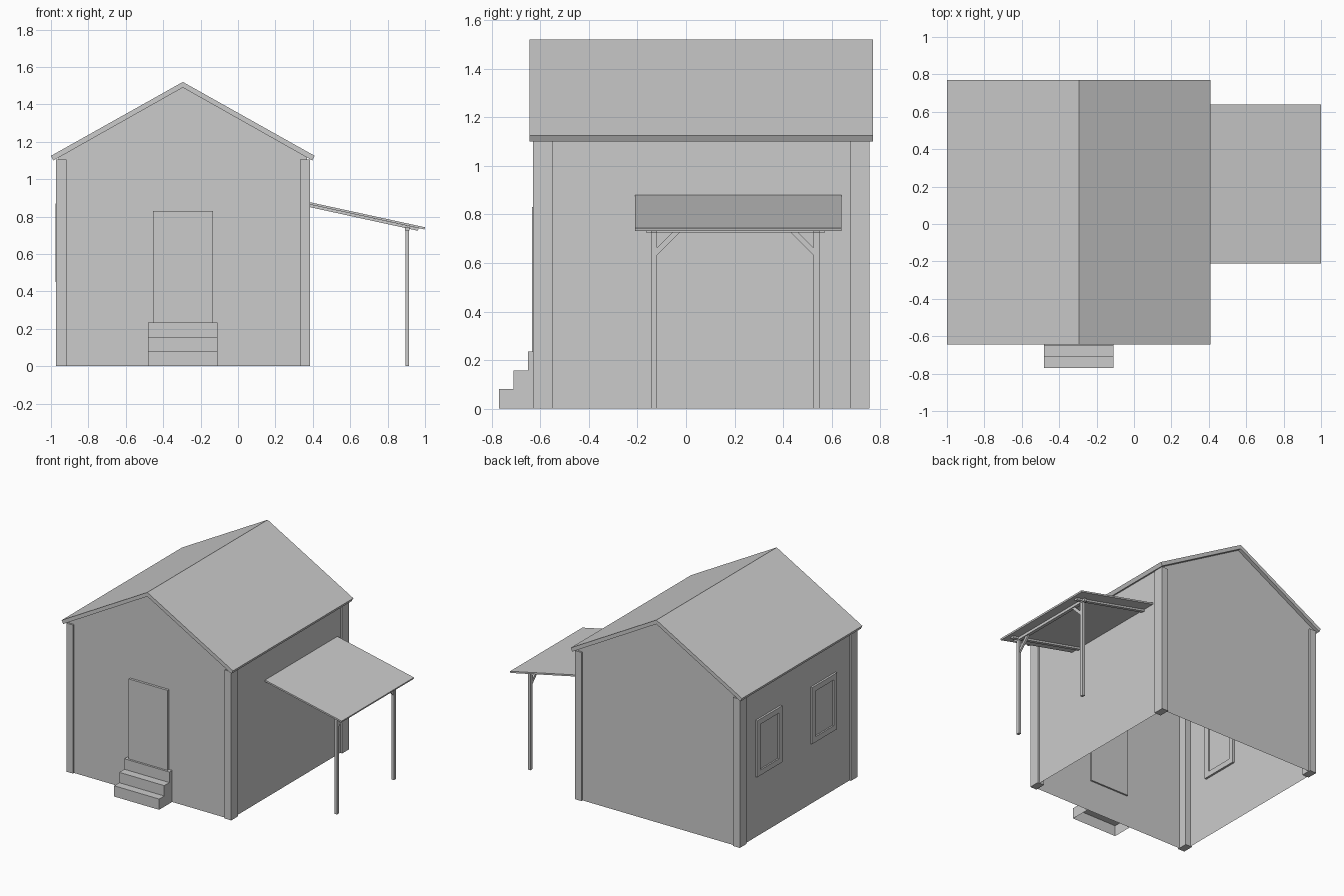
import bpy, bmesh, math
from mathutils import Vector

if "Cube" in bpy.data.objects:
    bpy.data.objects.remove(bpy.data.objects["Cube"])


def finish(name, bm):
    bmesh.ops.recalc_face_normals(bm, faces=bm.faces)
    me = bpy.data.meshes.new(name)
    bm.to_mesh(me)
    bm.free()
    ob = bpy.data.objects.new(name, me)
    bpy.context.collection.objects.link(ob)
    return ob


def prism(name, profile, axis, a, b, drop=()):
    """Extrude a closed profile along an axis; drop removes faces by normal."""
    def place(p, t):
        return (t, p[0], p[1]) if axis == 'X' else (p[0], t, p[1])
    bm = bmesh.new()
    lo = [bm.verts.new(place(p, a)) for p in profile]
    hi = [bm.verts.new(place(p, b)) for p in profile]
    n = len(profile)
    bm.faces.new(lo)
    bm.faces.new(hi[::-1])
    for i in range(n):
        bm.faces.new((lo[i], hi[i], hi[(i + 1) % n], lo[(i + 1) % n]))
    bmesh.ops.recalc_face_normals(bm, faces=bm.faces)
    bm.normal_update()
    gone = [f for f in bm.faces if any(f.normal.dot(Vector(d)) > 0.6 for d in drop)]
    bmesh.ops.delete(bm, geom=gone, context='FACES')
    me = bpy.data.meshes.new(name)
    bm.to_mesh(me)
    bm.free()
    ob = bpy.data.objects.new(name, me)
    bpy.context.collection.objects.link(ob)
    return ob


def box(name, x, y, z):
    return prism(name, [(x[0], z[0]), (x[1], z[0]), (x[1], z[1]), (x[0], z[1])], 'Y', *y)


def bar(name, p, q, width, axis, a, b):
    """Straight strip from p to q, with width below/right of the line."""
    d = (Vector(q) - Vector(p)).normalized()
    n = Vector((d.y, -d.x)) * width
    return prism(name, [p, q, Vector(q) + n, Vector(p) + n], axis, a, b)


RIDGE_X, RIDGE_Z, SLOPE = -0.295, 1.52, 0.56
UNDER = RIDGE_Z - 0.03
WX = (-0.96, 0.37)

# Wall shell, open below and under the roof
eave = UNDER - SLOPE * (WX[1] - RIDGE_X)
prism("walls", [(WX[0], 0), (WX[1], 0), (WX[1], eave), (RIDGE_X, UNDER), (WX[0], eave)],
      'Y', -0.617, 0.742, drop=[(0, 0, 1), (0, 0, -1)])

# Corner posts
for x in ((-0.972, -0.917), (0.332, 0.385)):
    for y in ((-0.63, -0.55), (0.675, 0.755)):
        box("corner_post", x, y, (0, 1.105))

# Gable roof slab
prism("roof", [(-1.0, 1.125), (RIDGE_X, RIDGE_Z), (0.41, 1.125),
               (0.397, 1.1), (RIDGE_X, UNDER), (-0.987, 1.1)], 'Y', -0.645, 0.77)

# Door and front steps
box("door", (-0.455, -0.135), (-0.635, -0.605), (0.235, 0.83))
prism("front_steps", [(-0.77, 0), (-0.77, 0.08), (-0.71, 0.08), (-0.71, 0.157),
                      (-0.65, 0.157), (-0.65, 0.235), (-0.617, 0.235), (-0.617, 0)],
      'X', -0.48, -0.11, drop=[(0, 0, -1), (0, 1, 0)])

# Windows on the left wall
for y0, y1 in ((0.26, 0.555), (-0.385, -0.09)):
    z0, z1, w, fx = 0.45, 0.87, 0.04, (-0.975, -0.945)
    box("window_sill", fx, (y0, y1), (z0, z0 + w))
    box("window_head", fx, (y0, y1), (z1 - w, z1))
    for a in (y0, y1 - w):
        box("window_jamb", fx, (a, a + w), (z0 + w, z1 - w))
    box("window_pane", (-0.964, -0.954), (y0 + w, y1 - w), (z0 + w, z1 - w))

# Porch roof sheet
bar("porch_roof", (0.37, 0.88), (1.0, 0.743), 0.012, 'Y', -0.21, 0.64)

# Porch frame: beam, posts, rafters and knee braces
box("porch_beam", (0.893, 0.917), (-0.165, 0.572), (0.725, 0.745))
for yc, s in ((-0.132, 1), (0.538, -1)):
    box("porch_post", (0.895, 0.915), (yc - 0.0125, yc + 0.0125), (0, 0.735))
    bar("porch_rafter", (0.37, 0.868), (0.965, 0.738), 0.014, 'Y', yc - 0.012, yc + 0.012)
    e = yc + s * 0.0125
    prism("knee_brace", [(e, 0.632), (e, 0.662), (e + s * 0.063, 0.725), (e + s * 0.093, 0.725)],
          'X', 0.896, 0.91)
